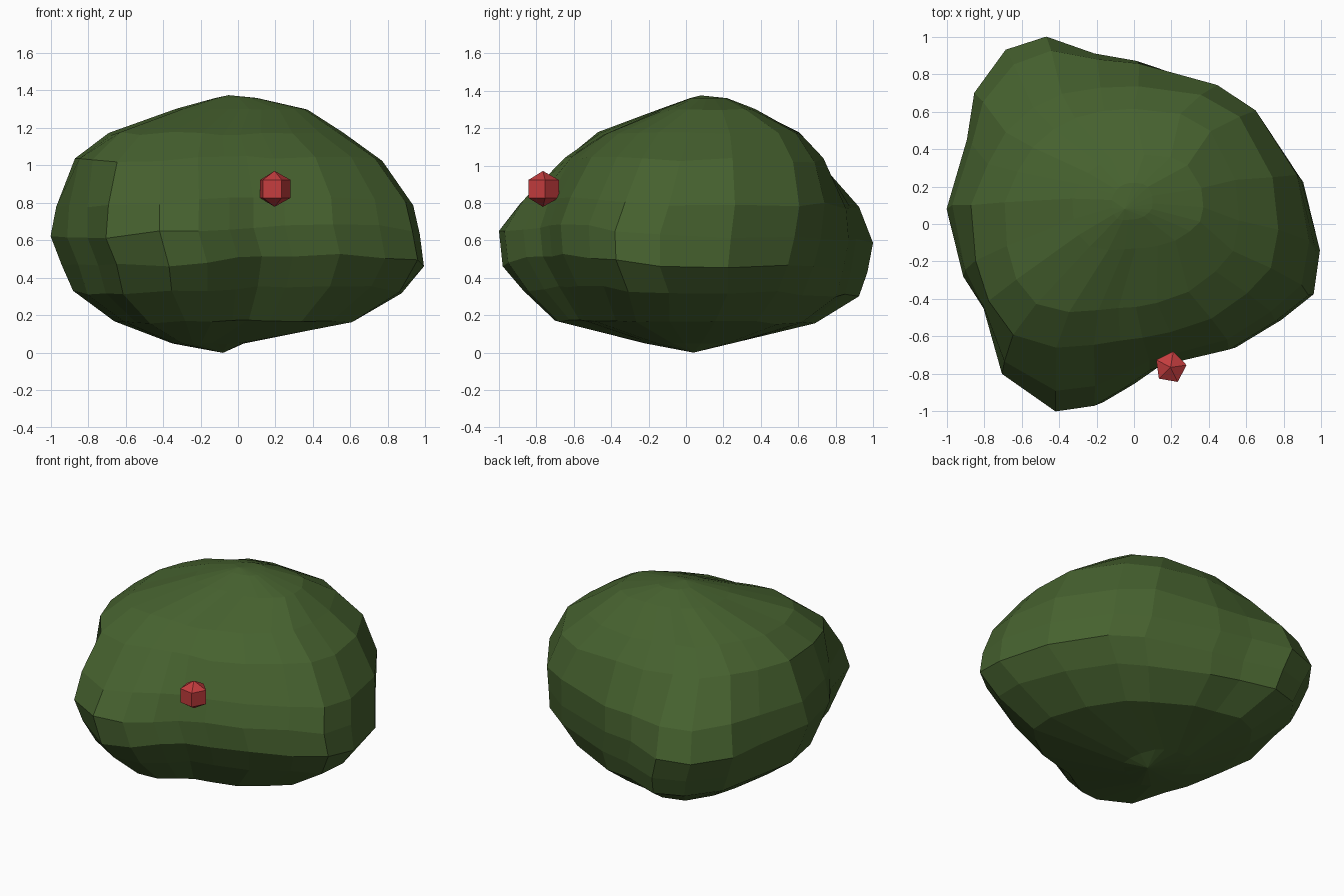
import bpy, bmesh, math, random

if "Cube" in bpy.data.objects:
    bpy.data.objects.remove(bpy.data.objects["Cube"])

random.seed(4)


def material(name, rgb):
    m = bpy.data.materials.new(name)
    m.diffuse_color = (*rgb, 1)
    m.use_nodes = True
    m.node_tree.nodes["Principled BSDF"].inputs["Base Color"].default_value = m.diffuse_color
    return m


def loft(name, bottom, rings, top, mat):
    """Faceted closed body: stacked rings capped by a point at each end."""
    bm = bmesh.new()
    lo, hi = bm.verts.new(bottom), bm.verts.new(top)
    loops = [[bm.verts.new(p) for p in r] for r in rings]
    n = len(loops[0])
    for i in range(n):
        j = (i + 1) % n
        bm.faces.new((lo, loops[0][j], loops[0][i]))
        bm.faces.new((hi, loops[-1][i], loops[-1][j]))
        for a, b in zip(loops, loops[1:]):
            bm.faces.new((a[i], a[j], b[j], b[i]))
    bmesh.ops.recalc_face_normals(bm, faces=bm.faces)
    me = bpy.data.meshes.new(name)
    bm.to_mesh(me)
    bm.free()
    me.materials.append(mat)
    ob = bpy.data.objects.new(name, me)
    bpy.context.collection.objects.link(ob)
    return ob


# Plan outlines, anticlockwise, spanning -1..1: widest line, and shoulders
waist = [(1, -.14), (.92, .24), (.68, .58), (.48, .72), (.03, .87), (-.2, .91),
         (-.46, 1), (-.68, .93), (-.85, .7), (-.89, .45), (-1, .08), (-.91, -.28),
         (-.8, -.45), (-.7, -.8), (-.41, -1), (-.2, -.97), (-.03, -.87), (.1, -.78),
         (.27, -.73), (.53, -.67), (.78, -.52), (.96, -.38)]
shoulder = [(1, -.1), (.97, .3), (.76, .78), (.5, .95), (.1, 1), (-.15, .98),
            (-.4, .91), (-.58, .8), (-.76, .62), (-.89, .38), (-1, .08), (-.98, -.35),
            (-.9, -.68), (-.73, -.92), (-.45, -1), (-.2, -.98), (-.03, -.96), (.12, -.95),
            (.3, -.91), (.57, -.8), (.8, -.6), (.95, -.4)]

# Height, x range, y range, and blend from shoulder (0) to waist (1)
layers = [(.05, -.35, .03, -.22, .25, .5), (.16, -.66, .64, -.7, .69, .8),
          (.32, -.88, .91, -.87, .925, .95), (.46, -.94, 1, -.98, .97, 1),
          (.62, -1, .97, -1, 1, 1), (.79, -.97, .935, -.89, .925, .75),
          (1.03, -.87, .77, -.66, .735, .15), (1.17, -.69, .56, -.47, .615, 0),
          (1.3, -.33, .37, -.14, .37, 0), (1.36, -.12, .1, .02, .22, 0)]


def fit(values, lo, hi):
    a, b = min(values), max(values)
    return [lo + (v - a) / (b - a) * (hi - lo) for v in values]


def bush_ring(z, x0, x1, y0, y1, k):
    pts = [(a[0] * k + b[0] * (1 - k), a[1] * k + b[1] * (1 - k))
           for a, b in zip(waist, shoulder)]
    xs = fit([p[0] for p in pts], x0, x1)
    ys = fit([p[1] for p in pts], y0, y1)
    belly = max(0, 1 - abs(z - .6) / .5)
    rough = .014 * min(1, (x1 - x0) / 1.5) ** 2
    ring = []
    for x, y in zip(xs, ys):
        ang = math.atan2(y, x)
        tilt = math.cos(ang + math.radians(60)) ** 3    # widest line rises at front right
        tilt *= .08 if tilt > 0 else .03
        tuck = max(0, math.cos(ang - math.radians(35))) ** 4
        s = 1 - .14 * tuck * min(1, max(0, (.5 - z) / .2))   # tucked in below, back right
        ring.append((x * s, y * s, z + belly * tilt + random.uniform(-rough, rough)))
    return ring


leaf_green = material("leaf green", (.061, .12, .028))
berry_red = material("berry red", (.55, .046, .048))

# Bush body
loft("bush", (-.08, .04, 0), [bush_ring(*l) for l in layers], (-.05, .08, 1.375), leaf_green)

# Berry: five-sided bead on the front
cx, cy, cz, r = .195, -.765, .875, .096
angles = [math.radians(80 + 72 * k) for k in range(5)]
berry_rings = [[(cx + .9 * r * math.cos(a), cy + .9 * r * math.sin(a), cz + dz) for a in angles]
               for dz in (-.5 * r, .5 * r)]
loft("berry", (cx, cy, cz - r), berry_rings, (cx, cy, cz + r), berry_red)
